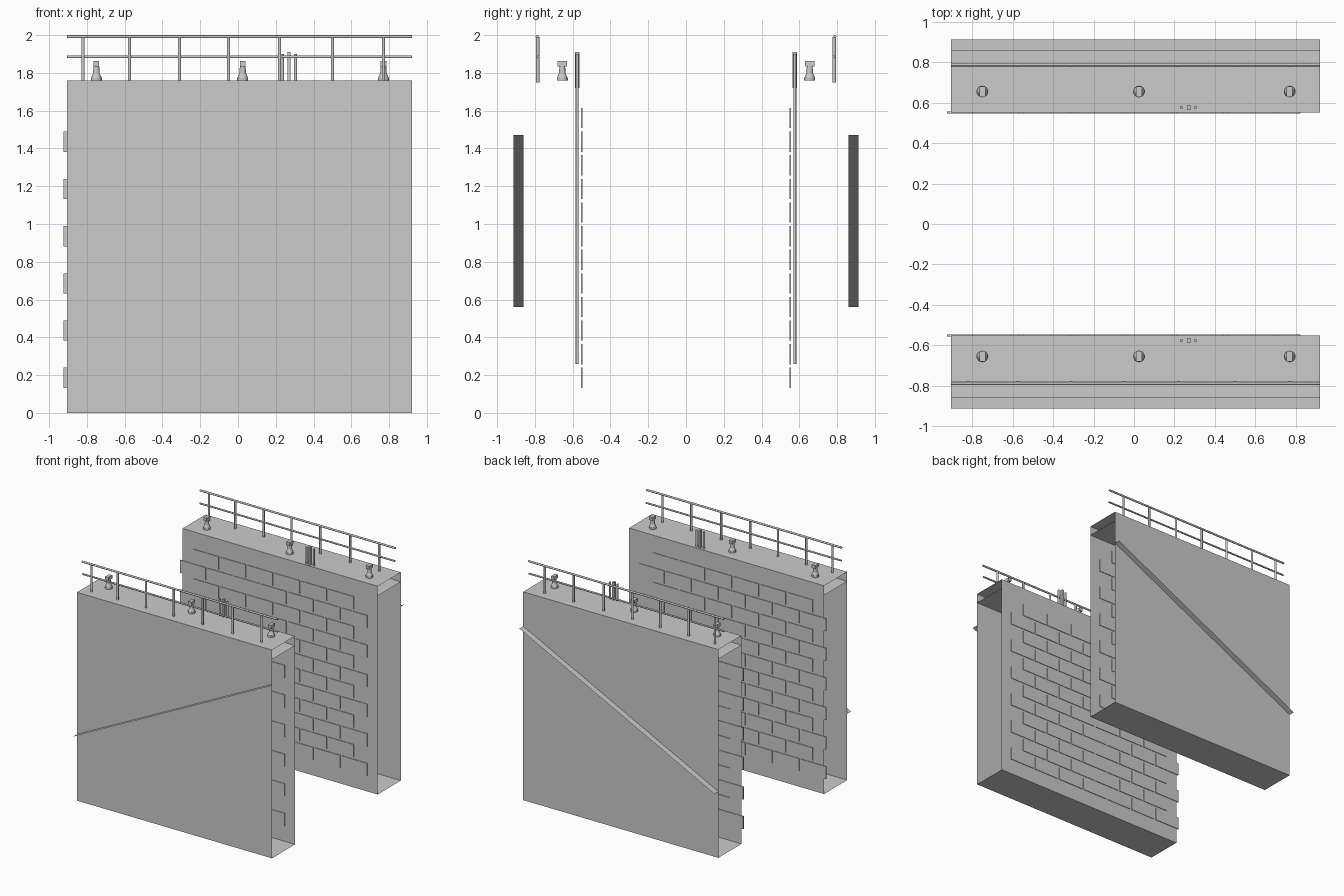
import bpy, bmesh, math
from mathutils import Vector, Matrix

cube = bpy.data.objects.get("Cube")
if cube:
    bpy.data.objects.remove(cube, do_unlink=True)

stone = bpy.data.materials.new("plain grey")
stone.use_nodes = True
GREY = (0.6, 0.6, 0.6, 1)
stone.diffuse_color = GREY
stone.node_tree.nodes["Principled BSDF"].inputs["Base Color"].default_value = GREY

X0, X1 = -0.905, 0.92        # wall ends
INNER, OUTER = 0.552, 0.86   # wall faces, distance from centre
TOP = 1.76


def finish(name, bm, smooth=False):
    mesh = bpy.data.meshes.new(name)
    bm.to_mesh(mesh)
    bm.free()
    mesh.materials.append(stone)
    obj = bpy.data.objects.new(name, mesh)
    bpy.context.collection.objects.link(obj)
    if smooth:
        bpy.ops.object.select_all(action="DESELECT")
        bpy.context.view_layer.objects.active = obj
        obj.select_set(True)
        bpy.ops.object.shade_smooth_by_angle(angle=math.radians(40))
    return obj


def box(bm, lo, hi):
    lo, hi = Vector(lo), Vector(hi)
    size = Matrix.Diagonal((*(hi - lo), 1))
    bmesh.ops.create_cube(bm, size=1, matrix=Matrix.Translation((lo + hi) / 2) @ size)


def rod(bm, a, b, r1, r2=None, sides=10):
    a, b = Vector(a), Vector(b)
    turn = (b - a).to_track_quat("Z", "Y").to_matrix().to_4x4()
    bmesh.ops.create_cone(bm, cap_ends=True, segments=sides, radius1=r1,
                          radius2=r1 if r2 is None else r2, depth=(b - a).length,
                          matrix=Matrix.Translation((a + b) / 2) @ turn)


def sheet(bm, a, b):
    # strip along x from profile point a to b, each (y, z)
    bm.faces.new([bm.verts.new(p) for p in
                  ((X0, *a), (X1, *a), (X1, *b), (X0, *b))])


def build_side(side, label):
    def y(v):
        return side * v

    # hollow wall, open at both ends, with an inner deck
    bm = bmesh.new()
    corners = [(y(INNER), 0), (y(OUTER), 0), (y(OUTER), TOP), (y(INNER), TOP)]
    for i, c in enumerate(corners):
        sheet(bm, c, corners[(i + 1) % 4])
    sheet(bm, (y(INNER), 1.68), (y(OUTER), 1.68))
    bmesh.ops.remove_doubles(bm, verts=bm.verts, dist=0.0001)
    bmesh.ops.recalc_face_normals(bm, faces=bm.faces)
    finish(label + "_wall", bm)

    # sloping ledge on the outer face
    bm = bmesh.new()
    bm.faces.new([bm.verts.new(p) for p in (
        (X0, y(OUTER), 0.56), (X1, y(OUTER), 1.47),
        (X1, y(0.912), 1.47), (X0, y(0.912), 0.56))])
    bmesh.ops.recalc_face_normals(bm, faces=bm.faces)
    finish(label + "_sloping_ledge", bm)

    # staggered stone blocks on the inner face
    bm = bmesh.new()
    for row in range(12):
        shift = 0.125 * (row % 2)
        z = 0.132 + row * 0.125
        for col in range(7 - row % 2):
            x = -0.925 + shift + col * 0.252
            box(bm, (x, y(INNER) - 0.005, z), (x + 0.237, y(INNER) + 0.005, z + 0.107))
    finish(label + "_stone_blocks", bm)

    # railing
    bm = bmesh.new()
    for x in (-0.82, -0.575, -0.31, -0.05, 0.22, 0.5, 0.77):
        rod(bm, (x, y(0.785), 1.75), (x, y(0.785), 1.99), 0.009)
    rod(bm, (X0, y(0.788), 1.992), (X1, y(0.788), 1.992), 0.008)
    rod(bm, (X0, y(0.782), 1.885), (X1, y(0.782), 1.885), 0.007)
    finish(label + "_railing", bm, True)

    # ladder rails with a flat plate between the hand grips
    bm = bmesh.new()
    for x in (0.235, 0.305):
        rod(bm, (x, y(0.576), 0.26), (x, y(0.576), 1.9), 0.008)
    box(bm, (0.261, y(0.575) - 0.012, 1.72), (0.279, y(0.575) + 0.012, 1.91))
    finish(label + "_ladder", bm, True)

    # mooring bollards with a cross head
    bm = bmesh.new()
    for x in (-0.75, 0.025, 0.77):
        def at(z):
            return (x, y(0.655), z)
        rod(bm, at(TOP), at(1.775), 0.029, sides=16)
        rod(bm, at(1.775), at(1.8), 0.027, 0.017, sides=16)
        rod(bm, at(1.8), at(1.84), 0.017, 0.015, sides=16)
        box(bm, (x - 0.015, y(0.655) - 0.026, 1.835), (x + 0.015, y(0.655) + 0.026, 1.862))
    finish(label + "_bollards", bm, True)


build_side(-1, "front")
build_side(1, "back")
